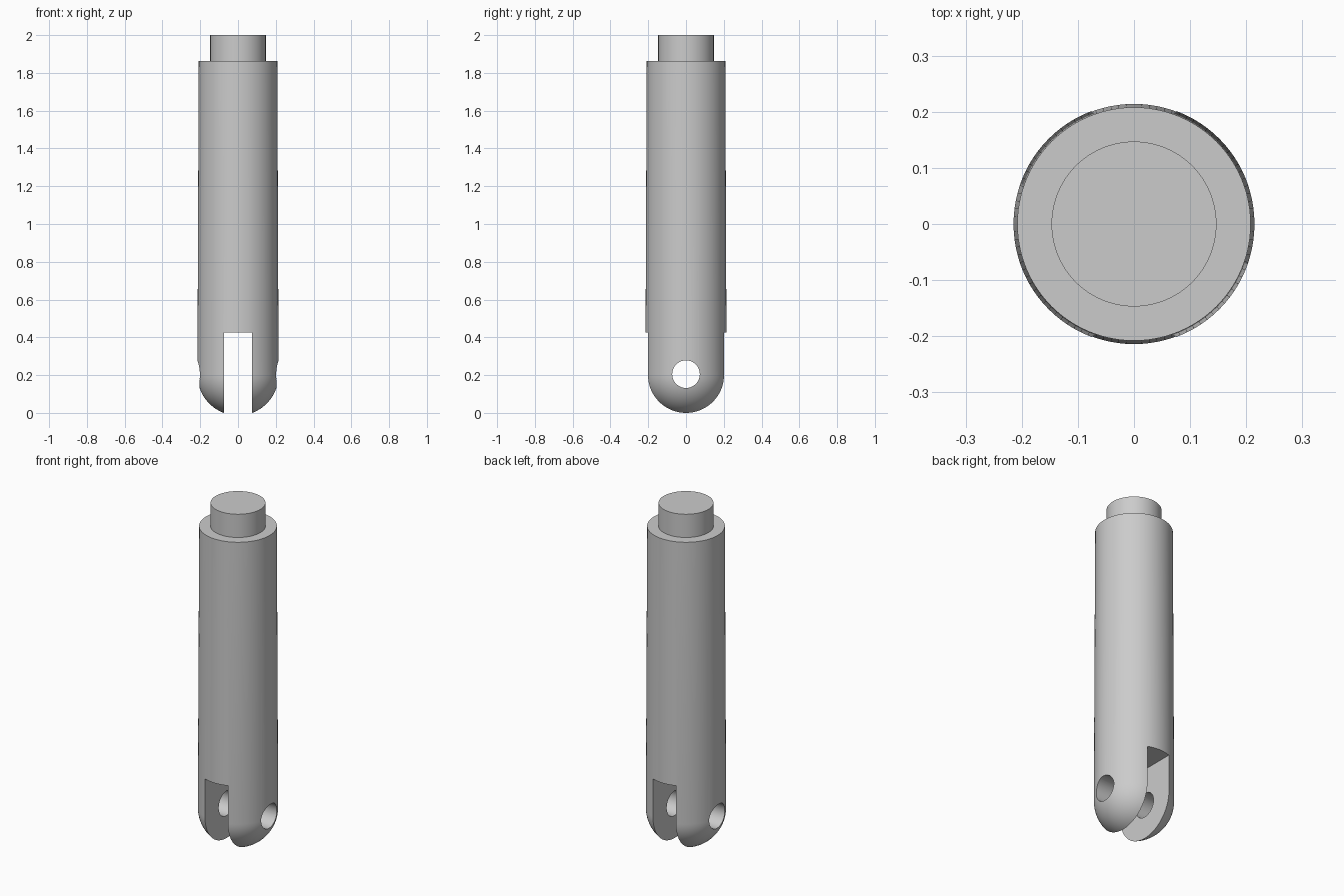
import bpy, bmesh, math

cube = bpy.data.objects.get("Cube")
if cube:
    bpy.data.objects.remove(cube, do_unlink=True)

SEGMENTS = 96
RADIUS = 0.215        # at the rounded foot
TOP_RADIUS = 0.208    # the barrel tapers slightly upward
SHOULDER_Z = 1.863
SLOT_HALF = 0.075
SLOT_TOP = 0.425
HOLE_RADIUS = 0.073
# the slot removes the very bottom of the ball, so its edges stand on z = 0
BALL_Z = math.sqrt(RADIUS ** 2 - SLOT_HALF ** 2)

steel = bpy.data.materials.new("light grey steel")
steel.use_nodes = True
colour = (0.6, 0.6, 0.6, 1)
steel.diffuse_color = colour
steel.node_tree.nodes["Principled BSDF"].inputs["Base Color"].default_value = colour


def revolve(name, profile):
    """Turn a list of (radius, height) points around the z axis."""
    bm = bmesh.new()
    verts = [bm.verts.new((r, 0, z)) for r, z in profile]
    edges = [bm.edges.new(pair) for pair in zip(verts, verts[1:])]
    bmesh.ops.spin(bm, geom=verts + edges, cent=(0, 0, 0), axis=(0, 0, 1),
                   angle=math.tau, steps=SEGMENTS, use_duplicate=False)
    bmesh.ops.remove_doubles(bm, verts=bm.verts, dist=1e-5)
    bmesh.ops.recalc_face_normals(bm, faces=bm.faces)
    mesh = bpy.data.meshes.new(name)
    bm.to_mesh(mesh)
    bm.free()
    obj = bpy.data.objects.new(name, mesh)
    bpy.context.collection.objects.link(obj)
    mesh.materials.append(steel)
    return obj


def activate(obj):
    bpy.ops.object.select_all(action='DESELECT')
    obj.select_set(True)
    bpy.context.view_layer.objects.active = obj


def cut(target, cutter):
    cutter.hide_render = True
    activate(target)
    mod = target.modifiers.new("cut", 'BOOLEAN')
    mod.operation = 'DIFFERENCE'
    mod.solver = 'EXACT'
    mod.object = cutter
    bpy.ops.object.modifier_apply(modifier=mod.name)
    bpy.data.objects.remove(cutter, do_unlink=True)


# Rod: ball foot, tapered barrel, shoulder and narrow spigot in one profile
STEPS = 20
angles = [math.pi / 2 * i / STEPS for i in range(STEPS + 1)]
profile = [(RADIUS * math.sin(a), BALL_Z - RADIUS * math.cos(a)) for a in angles]
profile += [(TOP_RADIUS, SHOULDER_Z), (0.147, SHOULDER_Z), (0.147, 2), (0, 2)]
rod = revolve("clevis_rod", profile)

# Fork slot, open to front and back
bpy.ops.mesh.primitive_cube_add(size=1, location=(0, 0, SLOT_TOP - 0.5))
slot = bpy.context.object
slot.name = "slot_cutter"
slot.scale = (2 * SLOT_HALF, 1, 1)
cut(rod, slot)

# Pin hole through both fork arms
bpy.ops.mesh.primitive_cylinder_add(vertices=64, radius=HOLE_RADIUS, depth=1,
                                    location=(0, 0, 0.205),
                                    rotation=(0, math.pi / 2, 0))
hole = bpy.context.object
hole.name = "pin_hole_cutter"
cut(rod, hole)

# One steel colour everywhere, smooth with crisp machined edges
rod.data.materials.clear()
rod.data.materials.append(steel)
for face in rod.data.polygons:
    face.material_index = 0
activate(rod)
bpy.ops.object.shade_smooth_by_angle(angle=math.radians(30))
